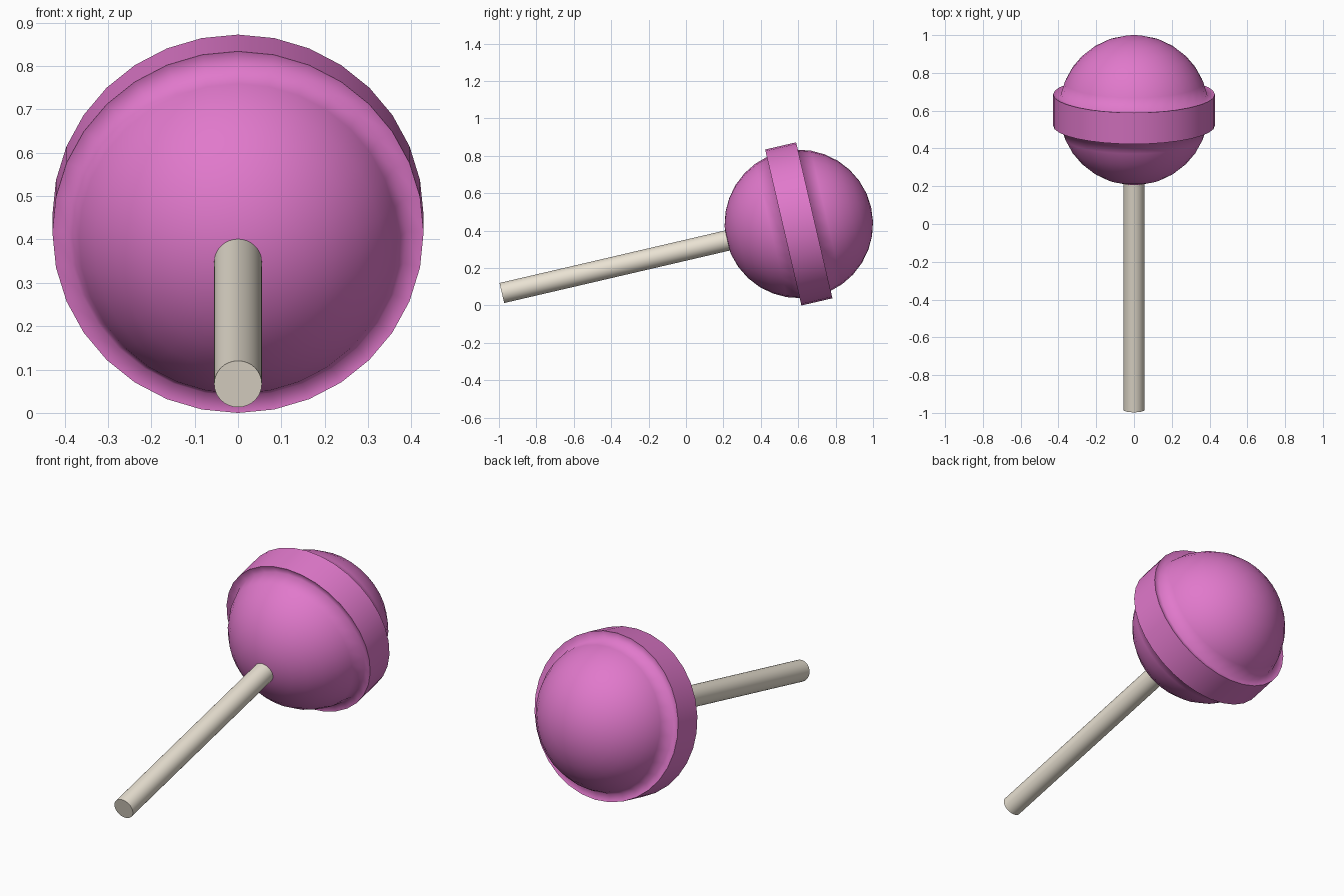
import bpy, bmesh, math
from mathutils import Matrix, Vector

if "Cube" in bpy.data.objects:
    bpy.data.objects.remove(bpy.data.objects["Cube"])

TILT = math.radians(13.1)
CENTRE = Vector((0, 0.603, 0.436))
R, BAND_R, SIDES = 0.397, 0.428, 32
STEP = math.pi / 16
POSE = Matrix.Translation(CENTRE) @ Matrix.Rotation(TILT - math.pi / 2, 4, 'X')


def material(name, rgb):
    m = bpy.data.materials.new(name)
    m.diffuse_color = (*rgb, 1)
    m.use_nodes = True
    m.node_tree.nodes["Principled BSDF"].inputs["Base Color"].default_value = m.diffuse_color
    return m


def lathe(name, profile, sharp, mat):
    """Revolve (radius, height) points about local z; 'sharp' lists crisp rings."""
    bm = bmesh.new()
    rings = []
    for r, z in profile:
        n = 1 if r < 1e-6 else SIDES
        rings.append([bm.verts.new((r * math.cos(2 * math.pi * i / SIDES),
                                    r * math.sin(2 * math.pi * i / SIDES), z))
                      for i in range(n)])
    for a, b in zip(rings, rings[1:]):
        for i in range(SIDES):
            j = (i + 1) % SIDES
            quad = [a[i % len(a)], a[j % len(a)], b[j % len(b)], b[i % len(b)]]
            bm.faces.new(list(dict.fromkeys(quad))).smooth = True
    for k in sharp:
        for i in range(SIDES):
            bm.edges.get((rings[k][i], rings[k][(i + 1) % SIDES])).smooth = False
    bmesh.ops.recalc_face_normals(bm, faces=bm.faces)
    me = bpy.data.meshes.new(name)
    bm.to_mesh(me)
    bm.free()
    me.materials.append(mat)
    ob = bpy.data.objects.new(name, me)
    bpy.context.collection.objects.link(ob)
    ob.matrix_world = POSE
    return ob


pink = material("pink_candy", (0.75, 0.19, 0.60))
cream = material("cream_stick", (0.82, 0.76, 0.65))

# Candy ball with a raised band pushed out from its equator faces
half = [(R * math.sin(k * STEP), -R * math.cos(k * STEP)) for k in range(8)]
half.append((BAND_R, -BAND_R * math.tan(STEP)))
profile = half + [(r, -z) for r, z in reversed(half)]
lathe("candy", profile, (8, 9), pink)

# Stick, its inner end buried in the candy
lathe("stick", [(0, -1.63), (0.055, -1.63), (0.055, -0.34), (0, -0.34)], (1, 2), cream)
